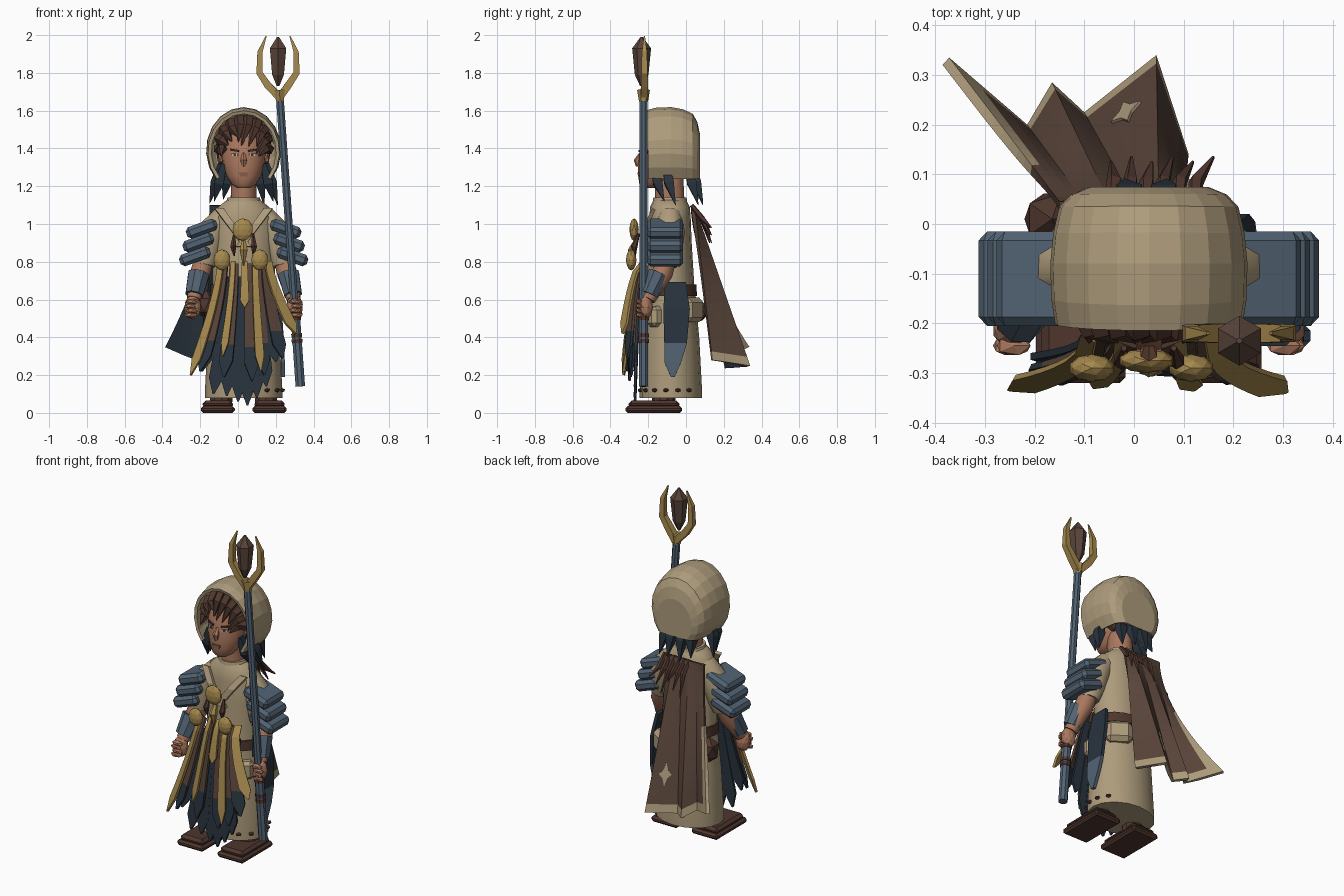
import bpy, bmesh, random
from math import sin, cos, pi, radians, sqrt
from mathutils import Vector, Matrix

random.seed(4)
CX = 0.03  # centre line of the body
if "Cube" in bpy.data.objects:
    bpy.data.objects.remove(bpy.data.objects["Cube"], do_unlink=True)


def material(name, *rgb):
    m = bpy.data.materials.new(name)
    m.use_nodes = True
    m.diffuse_color = (*rgb, 1)
    m.node_tree.nodes["Principled BSDF"].inputs["Base Color"].default_value = (*rgb, 1)
    return m


BEIGE = material("beige cloth", .42, .33, .20)
BROWN = material("brown cloth", .1, .059, .043)
DARK = material("dark brown leather", .078, .037, .027)
BLUE = material("steel blue", .085, .125, .172)
NAVY = material("navy cloth", .022, .034, .048)
GOLD = material("old gold", .38, .25, .075)
SKIN = material("skin", .40, .185, .11)
LIP = material("lips", .25, .1, .065)
WHITE = material("eye white", .55, .5, .45)


def make(name, bm, *mats, smooth=False):
    me = bpy.data.meshes.new(name)
    bm.to_mesh(me)
    bm.free()
    for m in mats:
        me.materials.append(m)
    ob = bpy.data.objects.new(name, me)
    bpy.context.collection.objects.link(ob)
    if smooth:
        bpy.ops.object.select_all(action='DESELECT')
        ob.select_set(True)
        bpy.context.view_layer.objects.active = ob
        bpy.ops.object.shade_smooth_by_angle(angle=radians(40))
    return ob


def skin_rings(name, rings, *mats, wrap=True, caps=(True, True), tip_z=None, smooth=False):
    """Join rings of points; faces below tip_z take the second material."""
    bm = bmesh.new()
    vs = [[bm.verts.new(p) for p in r] for r in rings]
    n = len(vs[0])
    for a, b in zip(vs, vs[1:]):
        for i in range(n if wrap else n - 1):
            j = (i + 1) % n
            bm.faces.new((a[i], a[j], b[j], b[i]))
    for use, ring in zip(caps, (vs[0], vs[-1])):
        if use:
            bm.faces.new(ring)
    bmesh.ops.recalc_face_normals(bm, faces=bm.faces)
    if tip_z is not None:
        for f in bm.faces:
            f.material_index = int(f.calc_center_median().z < tip_z)
    return make(name, bm, *mats, smooth=smooth)


def loft(name, rows, mat, n=16):
    """Rows of (y, z, x radius, y radius) around the centre line."""
    rings = [[(CX + rx * cos(2 * pi * i / n), y + ry * sin(2 * pi * i / n), z)
              for i in range(n)] for y, z, rx, ry in rows]
    return skin_rings(name, rings, mat, smooth=True)


def directions(pts):
    return [(pts[min(i + 1, len(pts) - 1)] - pts[max(i - 1, 0)]).normalized() for i in range(len(pts))]


def tube(name, pts, radii, mat, n=8, smooth=False):
    pts = [Vector(p) for p in pts]
    rings = []
    for p, d, r in zip(pts, directions(pts), radii):
        u = d.cross(Vector((0, 1, 0.01))).normalized()
        v = d.cross(u)
        rings.append([p + r * (u * cos(2 * pi * (i + .5) / n) + v * sin(2 * pi * (i + .5) / n)) for i in range(n)])
    return skin_rings(name, rings, mat, smooth=smooth)


def strip(name, pts, widths, *mats, side=(1, 0, 0), thick=.01, tip_z=None):
    pts, side, rings = [Vector(p) for p in pts], Vector(side).normalized(), []
    for p, d, w in zip(pts, directions(pts), widths):
        s, k = side * w / 2, d.cross(side).normalized() * thick / 2
        rings.append([p - s - k, p + s - k, p + s + k, p - s + k])
    return skin_rings(name, rings, *mats, tip_z=tip_z)


def streamer(name, x0, x1, z0, z1, y1, w, *mats, tip_z=None, turn=0):
    """Hanging cloth that swings outward and ends in a point."""
    ts = [i / 7 for i in range(8)]
    pts = [(x0 + (x1 - x0) * t ** 1.4, -.225 + (y1 + .225) * sqrt(t), z0 + (z1 - z0) * t) for t in ts]
    widths = [w * (.7 + .5 * t) for t in ts[:-1]] + [w * .12]
    return strip(name, pts, widths, *mats, side=(1, turn, 0), thick=.014, tip_z=tip_z)


def box(name, loc, size, mat, rot=(0, 0, 0), bevel=0):
    bm = bmesh.new()
    bmesh.ops.create_cube(bm, size=1, matrix=Matrix.Diagonal((*size, 1)))
    if bevel:
        bmesh.ops.bevel(bm, geom=bm.edges[:], offset=bevel, segments=1, affect='EDGES')
    ob = make(name, bm, mat)
    ob.location, ob.rotation_euler = loc, rot
    return ob


def ball(name, loc, size, mat, sub=2):
    bm = bmesh.new()
    bmesh.ops.create_icosphere(bm, subdivisions=sub, radius=1, matrix=Matrix.Diagonal((*size, 1)))
    ob = make(name, bm, mat)
    ob.location = loc
    return ob


# Robe, collar, belt and neck
loft("robe", [(-.08, .08, .205, .165), (-.08, .12, .205, .165), (-.08, .4, .19, .15), (-.08, .66, .165, .125),
              (-.085, .9, .165, .115), (-.085, 1.03, .165, .11), (-.085, 1.09, .135, .105), (-.085, 1.13, .085, .085)], BEIGE)
loft("belt", [(-.08, .62, .178, .138), (-.08, .68, .175, .135)], DARK)
loft("neck", [(-.085, 1.1, .07, .078), (-.09, 1.26, .065, .075)], SKIN)
loft("collar", [(-.085, 1.11, .095, .092), (-.085, 1.14, .085, .088)], BEIGE)
for i in range(6):
    a = radians(-75 + 22 * i)
    ball("hem_bead", (CX + .207 * cos(a), -.08 + .167 * sin(a), .12), (.016, .016, .011), DARK, 1)

# Head and face
loft("head", [(-.195, 1.19, .035, .035), (-.18, 1.21, .065, .067), (-.16, 1.255, .092, .093), (-.14, 1.32, .113, .116),
              (-.125, 1.40, .12, .117), (-.115, 1.48, .113, .107), (-.11, 1.54, .08, .08), (-.11, 1.57, .03, .03)], SKIN, 20)
tube("nose", [(CX, -.238, 1.375), (CX, -.258, 1.335), (CX, -.253, 1.305)], [.009, .019, .012], SKIN, 6, True)
box("upper_lip", (CX, -.252, 1.268), (.05, .009, .01), LIP)
box("lower_lip", (CX, -.25, 1.257), (.038, .009, .01), LIP)
for s, side in ((-1, "right"), (1, "left")):
    yaw = s * radians(22)
    box(side + "_eye", (CX + s * .047, -.239, 1.367), (.036, .008, .012), WHITE, (0, 0, yaw))
    box(side + "_pupil", (CX + s * .045, -.241, 1.367), (.014, .008, .013), DARK, (0, 0, yaw))
    box(side + "_brow", (CX + s * .048, -.238, 1.39), (.048, .009, .01), DARK, (0, -s * .15, yaw))
    ball(side + "_ear", (CX + s * .12, -.13, 1.35), (.018, .025, .035), SKIN, 1)

# Hair: mass, fringe and back locks
ball("hair_mass", (CX, -.085, 1.41), (.155, .11, .165), DARK)
for i in range(10):
    a = radians(-5 + 190 * i / 9)
    j = random.uniform(-.035, .03)
    tube("fringe_lock", [(CX + .135 * cos(a), -.165, 1.41 + .15 * sin(a)), (CX + .115 * cos(a), -.212, 1.41 + .11 * sin(a)),
                         (CX + .1 * cos(a) + j, -.238, 1.385 + .06 * sin(a) + j)], [.03, .028, .003], DARK, 5)
for i in range(6):
    x = -.045 + .033 * i
    tube("back_lock", [(x, .03, 1.1), (x + .005, .085, 1.03), (x * 1.25 + .01, .125 + .01 * (i % 2), .9 + .04 * (i % 3))],
         [.012, .016, .003], DARK, 5)

# Hood: arches shrinking toward the back panel
arches = []
for y, s in ((-.2, .95), (-.15, .99), (-.08, 1), (-.02, .97), (.03, .91), (.052, .8), (.066, .62)):
    ring = []
    for i in range(15):
        a = radians(-42 + 264 * i / 14)
        ring.append((CX + s * .19 * cos(a), y - .012 * max(sin(a), 0) * (y < -.1), 1.24 + s * (.15 + .22 * sin(a))))
    arches.append(ring)
hood = skin_rings("hood", arches, BEIGE, wrap=False, caps=(False, True))
mod = hood.modifiers.new("thickness", 'SOLIDIFY')
mod.thickness, mod.offset = .018, 0

# Pointed scarf ends under the hood
for x, y, z in ((-.1, -.15, 1.12), (-.12, -.09, 1.11), (-.06, .03, 1.13), (-.01, .055, 1.1), (.06, .055, 1.11),
                (.12, .03, 1.1), (.18, -.09, 1.1), (.16, -.15, 1.12)):
    lean = .2 * (x - CX)
    tube("scarf_point", [(x - lean, y - .02, 1.32), (x, y, 1.22), (x + lean, y + .035, z)], [.02, .036, .002], NAVY, 4)

# Arms, armour plates and feet
for s, side in ((-1, "right"), (1, "left")):
    def at(dx, y, z):
        return (CX + s * dx, y, z)
    tube(side + "_sleeve", [at(.1, -.085, 1.05), at(.17, -.085, .96), at(.2, -.1, .84), at(.21, -.11, .78)],
         [.06, .08, .075, .062], BEIGE, 10, True)
    tube(side + "_forearm", [at(.205, -.1, .83), at(.23, -.125, .74), at(.265, -.2, .6)], [.052, .056, .038], SKIN, 10, True)
    tube(side + "_bracer", [at(.238, -.145, .735), at(.262, -.195, .625)], [.06, .05], BLUE, 8)
    ball(side + "_hand", at(.27, -.213, .56), (.045, .038, .065), SKIN)
    for i in range(4):
        ball(side + "_finger", at(.272 + .008 * (i % 2), -.245, .59 - .024 * i), (.038, .022, .016), SKIN, 1)
    for i in range(3):
        box(side + "_shoulder_plate", at(.222 + .018 * i, -.11, .975 - .073 * i), (.17, .19, .064), BLUE,
            (0, s * radians(20), 0), .018)
    box(side + "_sole", at(.137, -.17, .018), (.18, .3, .036), DARK, bevel=.012)
    box(side + "_shoe", at(.137, -.17, .045), (.16, .27, .04), DARK, bevel=.016)
    tube(side + "_ankle", [at(.12, -.12, .05), at(.11, -.11, .2)], [.062, .06], DARK, 10)

# Tabard: navy shards, brown panels and gold edging
for x0, x1, z in ((-.08, -.19, .22), (-.05, -.13, .1), (-.02, -.06, .09), (.02, .0, .06), (.05, .05, .04),
                  (.08, .1, .08), (.11, .15, .14), (.15, .2, .27)):
    streamer("navy_shard", x0, x1, .72, z, -.27, .07, NAVY)
for x0, x1, z, y in ((-.075, -.2, .22, -.31), (-.02, -.075, .19, -.295), (.06, .075, .17, -.3), (.1, .14, .2, -.29),
                     (.145, .235, .29, -.31)):
    streamer("brown_panel", x0, x1, .79, z, y, .066, BROWN, NAVY, tip_z=z + .14, turn=2 * (x1 - CX))
for x0, x1, z, w, y in ((-.09, -.25, .2, .046, -.33), (-.025, -.08, .3, .034, -.325), (.035, .035, .56, .042, -.3),
                        (.09, .12, .22, .042, -.33), (.16, .305, .42, .058, -.335)):
    streamer("gold_edging", x0, x1, .8, z, y, w, GOLD, turn=2 * (x1 - CX))

# Chest ornaments and crossed straps
for s in (-1, 1):
    strip("chest_strap", [(CX + s * .13, -.17, 1.08), (CX + s * .07, -.207, 1.0), (CX - s * .02, -.214, .88)],
          [.045, .045, .045], BEIGE, thick=.02)
    ball("oval_ornament", (CX + s * .1 - .015, -.29, .81), (.046, .028, .056), GOLD)
    tube("ornament_bead", [(CX + s * .05, -.25, .95), (CX + s * .055, -.275, .88), (CX + s * .05, -.27, .83)],
         [.006, .018, .003], DARK, 6)
ball("round_ornament", (.025, -.275, .97), (.056, .025, .06), GOLD)
tube("centre_bead", [(.03, -.26, .92), (.03, -.285, .86), (.03, -.275, .78)], [.01, .024, .004], GOLD, 6)

# Hip sash and pouches
strip("hip_sash", [(.198, -.055, .69), (.222, -.05, .55), (.234, -.055, .37), (.238, -.07, .27), (.238, -.07, .19)],
      [.11, .14, .12, .09, .02], NAVY, BLUE, side=(0, 1, 0), thick=.02, tip_z=.36)
ball("brown_pouch", (-.165, .01, .57), (.062, .06, .08), DARK, 1)
box("hip_pouch", (.135, .03, .545), (.15, .08, .13), BEIGE, (0, 0, -.6), .025)
box("front_hip_pouch", (.175, -.165, .51), (.08, .07, .11), BEIGE, (0, 0, .6), .02)
ball("round_pouch", (.03, .08, .54), (.045, .04, .055), DARK, 1)

# Cape with folds, pale hem and navy lining
HEM = [(-.372, .335, .35), (-.215, .2, .28), (-.165, .285, .25), (-.1, .225, .24), (.045, .34, .25), (.11, .14, .28)]


def cape_point(u, v):
    k = min(int(u), len(HEM) - 2)
    low = Vector(HEM[k]).lerp(Vector(HEM[k + 1]), u - k)
    top = Vector((-.15 + .05 * u, .045, 1.1))
    flare = v ** max(1, 1.7 - .7 * u)
    return Vector((top.x + (low.x - top.x) * flare, top.y + (low.y - top.y) * flare, top.z + (low.z - top.z) * v))


bm = bmesh.new()
NU, NV = 15, 18
grid = [[bm.verts.new(cape_point(5 * i / NU, j / NV)) for i in range(NU + 1)] for j in range(NV + 1)]
for j in range(NV):
    for i in range(NU):
        f = bm.faces.new((grid[j][i], grid[j][i + 1], grid[j + 1][i + 1], grid[j + 1][i]))
        f.material_index = int(j == NV - 1 or (i == 0 and j > 7))
cape = make("cape", bm, BROWN, BEIGE, NAVY, NAVY)
mod = cape.modifiers.new("lining", 'SOLIDIFY')
mod.thickness, mod.offset, mod.material_offset = .02, -1, 2

# Star patch on the cape
mid = cape_point(3.5, .75)
across = (cape_point(3.65, .75) - mid).normalized()
down = (cape_point(3.5, .81) - mid).normalized()
out = down.cross(across).normalized()
if out.y < 0:
    out = -out
star = []
for i in range(8):
    a, r = i * pi / 4, (1 if i % 2 == 0 else .5)
    star.append(mid + across * .036 * r * sin(a) + down * .07 * r * cos(a))
skin_rings("star_patch", [[p - out * .001 for p in star], [p + out * .006 for p in star]], BEIGE)


# Staff with grip bands, gold prongs and crystal
def shaft(z):
    return Vector((.33 - (z - .14) * .071, -.225, z))


tube("staff_shaft", [shaft(.14), shaft(.5), shaft(.52), shaft(1.68)], [.027, .027, .022, .022], BLUE, 8)
for z in (.37, .4, .49, .52):
    tube("staff_band", [shaft(z), shaft(z + .02)], [.031, .031], DARK, 8)
tube("staff_collar", [shaft(1.65), shaft(1.71)], [.024, .034], GOLD, 6)
for s in (-1, 1):
    tube("staff_prong", [(.22, -.22, 1.67), (.212 + s * .055, -.22, 1.735), (.212 + s * .098, -.22, 1.8),
                         (.212 + s * .096, -.22, 1.91), (.212 + s * .063, -.22, 1.995)], [.028, .027, .024, .019, .004], GOLD, 4)
tube("staff_crystal", [(.212, -.235, 1.73), (.212, -.235, 1.79), (.212, -.235, 1.93), (.212, -.235, 1.99)],
     [.008, .036, .05, .006], BROWN, 6)
